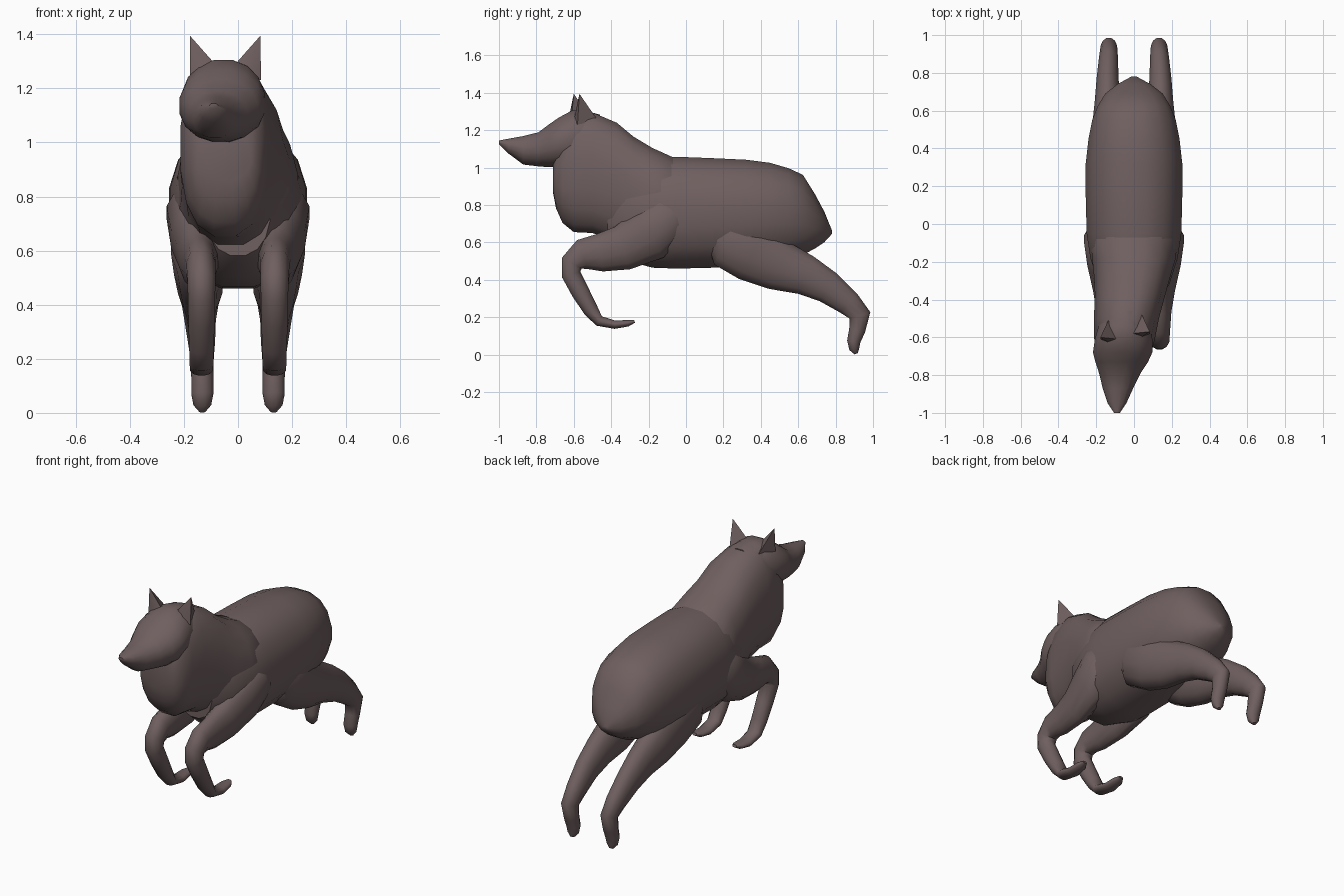
import bpy, bmesh, math
from mathutils import Vector

fur = bpy.data.materials.new("brown_grey_fur")
fur.diffuse_color = (0.16, 0.115, 0.115, 1)


def finish(name, bm, angle=50):
    bmesh.ops.recalc_face_normals(bm, faces=bm.faces)
    me = bpy.data.meshes.new(name)
    bm.to_mesh(me)
    bm.free()
    me.materials.append(fur)
    ob = bpy.data.objects.new(name, me)
    bpy.context.collection.objects.link(ob)
    bpy.ops.object.select_all(action='DESELECT')
    ob.select_set(True)
    bpy.context.view_layer.objects.active = ob
    bpy.ops.object.shade_smooth_by_angle(angle=math.radians(angle))
    return ob


def loft(name, rings, sides=16, power=2.0):
    """rings: (centre, half-width vector, half-height vector)"""
    bm = bmesh.new()
    loops = []
    for c, u, v in rings:
        loop = []
        for i in range(sides):
            a = 2 * math.pi * (i + 0.5) / sides
            ca, sa = math.cos(a), math.sin(a)
            p = c + u * math.copysign(abs(ca) ** (2 / power), ca) \
                  + v * math.copysign(abs(sa) ** (2 / power), sa)
            loop.append(bm.verts.new(p))
        loops.append(loop)
    for a, b in zip(loops, loops[1:]):
        for i in range(sides):
            j = (i + 1) % sides
            bm.faces.new((a[i], a[j], b[j], b[i]))
    bm.faces.new(loops[0])
    bm.faces.new(loops[-1])
    return finish(name, bm)


def slices(name, rows, power, sides=16):
    """rows: y, bottom z, top z, half width, centre x"""
    loft(name, [(Vector((cx, y, (b + t) / 2)), Vector((w, 0, 0)),
                 Vector((0, 0, (t - b) / 2))) for y, b, t, w, cx in rows],
         sides, power)


def limb(name, side, rows):
    """rows: y, z, thickness in side view, half width, centre x"""
    rings = []
    for i, (y, z, h, w, cx) in enumerate(rows):
        p, n = rows[max(i - 1, 0)], rows[min(i + 1, len(rows) - 1)]
        t = Vector((0, n[0] - p[0], n[1] - p[1])).normalized()
        rings.append((Vector((side * cx, y, z)), Vector((w, 0, 0)),
                      Vector((0, -t.z, t.y)) * h))
    loft(name, rings, 12)


# Trunk with tapered rump
slices("torso", [
    (-0.42, 0.58, 0.92, 0.12, 0), (-0.32, 0.50, 1.00, 0.19, 0),
    (-0.18, 0.46, 1.05, 0.235, 0), (-0.05, 0.455, 1.063, 0.255, 0),
    (0.15, 0.46, 1.055, 0.26, 0), (0.32, 0.47, 1.047, 0.26, 0),
    (0.45, 0.49, 1.03, 0.245, 0), (0.55, 0.51, 1.00, 0.225, 0),
    (0.625, 0.53, 0.965, 0.195, 0), (0.69, 0.565, 0.86, 0.155, 0),
    (0.74, 0.60, 0.765, 0.09, 0), (0.78, 0.645, 0.665, 0.015, 0)], 2.3)

# Ruff, neck and chest, leaning to the side the head is turned
slices("neck_and_chest", [
    (-0.71, 0.86, 1.03, 0.10, -0.05), (-0.695, 0.78, 1.10, 0.125, -0.05),
    (-0.66, 0.70, 1.22, 0.15, -0.05), (-0.60, 0.65, 1.305, 0.165, -0.05),
    (-0.50, 0.645, 1.30, 0.175, -0.04), (-0.37, 0.60, 1.245, 0.19, -0.02),
    (-0.28, 0.54, 1.17, 0.205, -0.01), (-0.18, 0.50, 1.11, 0.225, 0),
    (-0.07, 0.50, 1.06, 0.235, 0), (0.02, 0.60, 1.00, 0.15, 0)], 2.4)

# Head with pointed muzzle
slices("head", [
    (-1.0, 1.125, 1.145, 0.016, -0.09), (-0.95, 1.075, 1.155, 0.05, -0.09),
    (-0.87, 1.015, 1.17, 0.082, -0.085), (-0.79, 1.005, 1.19, 0.112, -0.075),
    (-0.73, 1.0, 1.235, 0.142, -0.065), (-0.68, 1.0, 1.27, 0.16, -0.06),
    (-0.61, 1.0, 1.308, 0.155, -0.055), (-0.54, 1.01, 1.308, 0.14, -0.05),
    (-0.46, 1.06, 1.285, 0.10, -0.04)], 2.1)

# Pointed ears
for name, tip, outer, inner, y in (("left_ear", -0.178, -0.178, -0.085, -0.60),
                                   ("right_ear", 0.083, 0.085, -0.01, -0.57)):
    bm = bmesh.new()
    top = bm.verts.new((tip, y, 1.395))
    base = [bm.verts.new(p) for p in (
        (outer, y - 0.01, 1.23), ((outer + inner) / 2, y - 0.03, 1.25),
        (inner, y - 0.01, 1.29), ((outer + inner) / 2, y + 0.10, 1.25))]
    for i in range(4):
        bm.faces.new((base[i], base[(i + 1) % 4], top))
    bm.faces.new(base)
    finish(name, bm, 60)

# Folded front legs and stretched hind legs
for side, word in ((-1, "left"), (1, "right")):
    limb(word + "_front_leg", side, [
        (-0.02, 0.80, 0.05, 0.04, 0.17), (-0.08, 0.74, 0.13, 0.095, 0.172),
        (-0.20, 0.64, 0.15, 0.095, 0.155), (-0.34, 0.57, 0.125, 0.075, 0.145),
        (-0.46, 0.545, 0.105, 0.06, 0.14), (-0.555, 0.535, 0.085, 0.056, 0.137),
        (-0.61, 0.49, 0.062, 0.054, 0.135), (-0.615, 0.43, 0.053, 0.052, 0.135),
        (-0.565, 0.335, 0.05, 0.05, 0.135), (-0.51, 0.24, 0.042, 0.047, 0.135),
        (-0.465, 0.18, 0.03, 0.045, 0.135), (-0.38, 0.16, 0.023, 0.043, 0.135),
        (-0.31, 0.168, 0.018, 0.036, 0.135), (-0.275, 0.178, 0.008, 0.015, 0.135)])
    limb(word + "_hind_leg", side, [
        (0.14, 0.66, 0.06, 0.05, 0.17), (0.22, 0.62, 0.16, 0.09, 0.16),
        (0.36, 0.55, 0.17, 0.095, 0.145), (0.50, 0.475, 0.14, 0.085, 0.14),
        (0.64, 0.425, 0.112, 0.07, 0.14), (0.76, 0.36, 0.09, 0.06, 0.14),
        (0.87, 0.275, 0.07, 0.052, 0.135), (0.93, 0.21, 0.06, 0.045, 0.133),
        (0.915, 0.13, 0.045, 0.042, 0.132), (0.897, 0.07, 0.037, 0.042, 0.132),
        (0.90, 0.03, 0.028, 0.034, 0.132), (0.91, 0.005, 0.01, 0.012, 0.132)])
